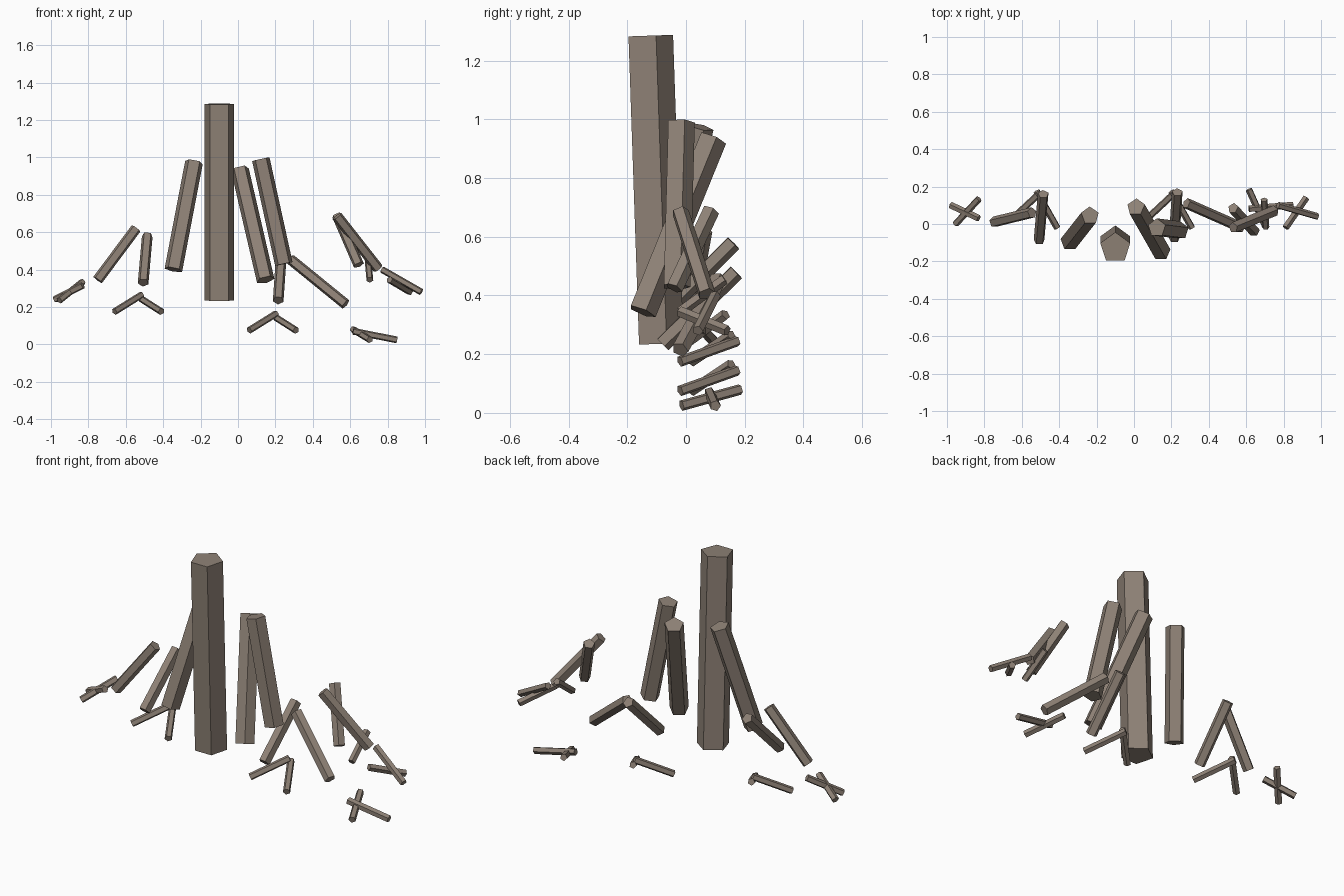
import bpy, bmesh, math
from mathutils import Vector

if "Cube" in bpy.data.objects:
    bpy.data.objects.remove(bpy.data.objects["Cube"])

bark = bpy.data.materials.new("bark")
bark.diffuse_color = (0.27, 0.22, 0.18, 1)
bark.use_nodes = True
bark.node_tree.nodes["Principled BSDF"].inputs["Base Color"].default_value = bark.diffuse_color


def stick(name, top, bottom, radius):
    """Five-sided prism running between two end centres."""
    a, b = Vector(top), Vector(bottom)
    axis = (a - b).normalized()
    # one ridge faces the back, as on the trunk
    ridge = Vector((0, 1, 0))
    ridge = (ridge - axis * ridge.dot(axis)).normalized()
    side = axis.cross(ridge)
    bm = bmesh.new()
    rings = []
    for end in (b, a):
        rings.append([bm.verts.new(end + radius * (ridge * math.cos(t) + side * math.sin(t)))
                      for t in (i * math.tau / 5 for i in range(5))])
    low, high = rings
    for i in range(5):
        j = (i + 1) % 5
        bm.faces.new((low[i], low[j], high[j], high[i]))
    bm.faces.new(low[::-1])
    bm.faces.new(high)
    bmesh.ops.recalc_face_normals(bm, faces=bm.faces[:])
    mesh = bpy.data.meshes.new(name)
    bm.to_mesh(mesh)
    bm.free()
    mesh.materials.append(bark)
    obj = bpy.data.objects.new(name, mesh)
    bpy.context.collection.objects.link(obj)


# Trunk
stick("trunk", (-0.10, -0.128, 1.285), (-0.10, -0.092, 0.235), 0.084)

# Main branches
branches = [
    ((-0.235, 0.045, 0.975), (-0.345, -0.095, 0.40)),
    ((0.01, 0.09, 0.935), (0.147, -0.15, 0.345)),
    ((0.122, -0.02, 0.99), (0.245, -0.035, 0.43)),
]

# Side boughs
boughs = [
    ((-0.545, 0.06, 0.62), (-0.75, 0.01, 0.345)),
    ((-0.485, 0.16, 0.58), (-0.507, -0.09, 0.33)),
    ((0.232, 0.17, 0.48), (0.215, -0.08, 0.235)),
    ((0.28, 0.11, 0.455), (0.575, -0.02, 0.215)),
    ((0.53, -0.02, 0.685), (0.75, 0.07, 0.405)),
    ((0.53, 0.085, 0.69), (0.645, -0.04, 0.425)),
]

# Twigs
twigs = [
    ((-0.83, 0.135, 0.335), (-0.955, 0.0, 0.235)),
    ((-0.83, 0.03, 0.315), (-0.98, 0.10, 0.24)),
    ((0.695, 0.13, 0.455), (0.705, -0.02, 0.345)),
    ((0.77, 0.10, 0.40), (0.98, 0.04, 0.28)),
    ((0.81, -0.02, 0.345), (0.92, 0.14, 0.28)),
    ((0.615, 0.185, 0.08), (0.705, -0.015, 0.025)),
    ((0.615, 0.08, 0.07), (0.85, 0.10, 0.024)),
]
# the same forked pair sits under the left and middle boughs
for dx, dz in ((0, 0), (0.72, -0.1)):
    twigs += [((-0.515 + dx, 0.155, 0.265 + dz), (-0.66 + dx, 0.02, 0.175 + dz)),
              ((-0.52 + dx, 0.175, 0.245 + dz), (-0.41 + dx, -0.02, 0.175 + dz))]

for name, group, radius in (("branch", branches, 0.05), ("bough", boughs, 0.03),
                            ("twig", twigs, 0.019)):
    for n, (top, bottom) in enumerate(group, 1):
        stick(f"{name}_{n}", top, bottom, radius)
